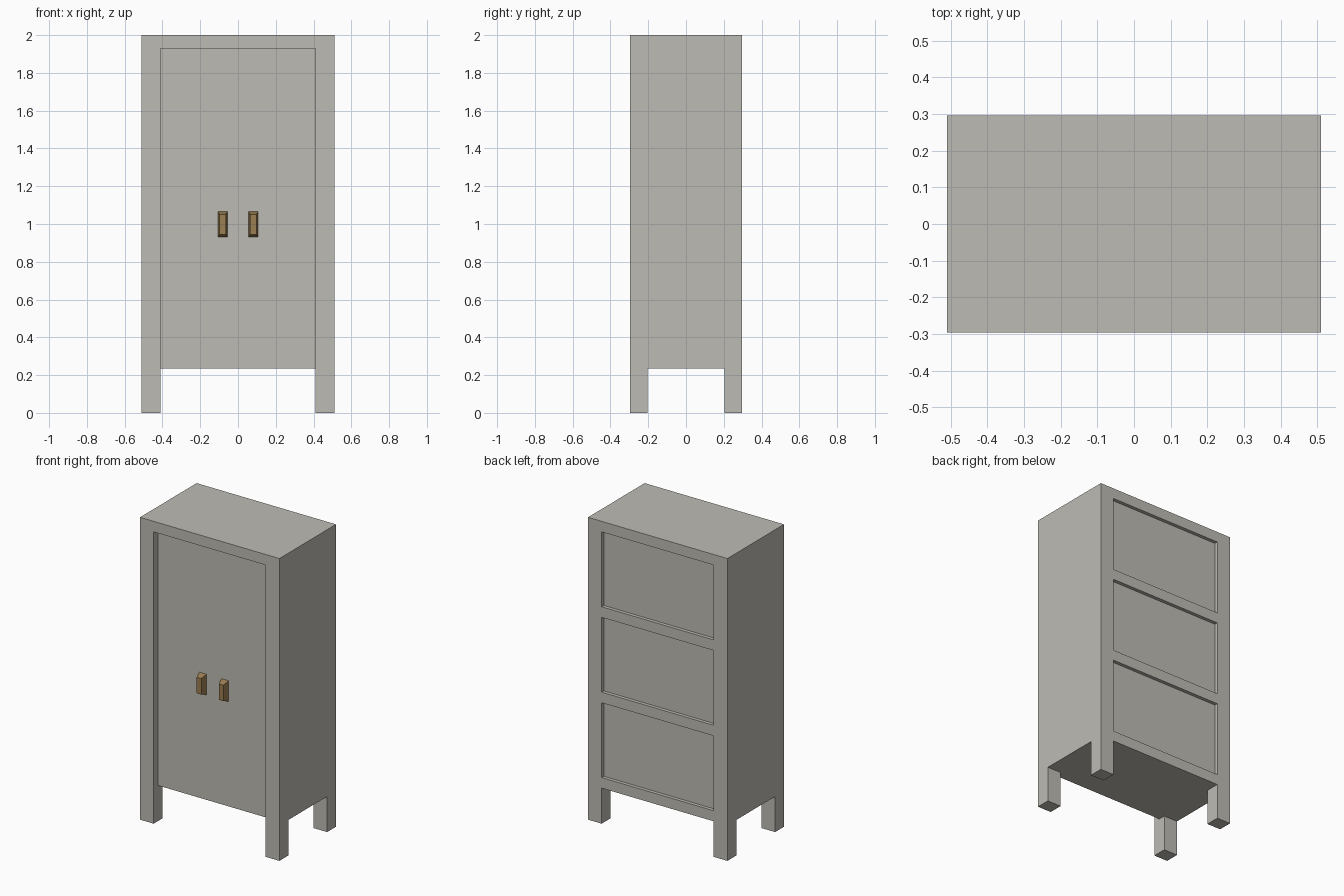
import bpy, bmesh

if "Cube" in bpy.data.objects:
    bpy.data.objects.remove(bpy.data.objects["Cube"])

W, D, H = 0.51, 0.296, 2.0        # half width, half depth, height
LEG_X, LEG_Y, LEG_Z = 0.41, 0.203, 0.235
DOOR_Y = -0.25                    # recessed door plane
RAIL = 0.07


def material(name, rgb):
    m = bpy.data.materials.new(name)
    m.diffuse_color = (*rgb, 1)
    m.use_nodes = True
    m.node_tree.nodes["Principled BSDF"].inputs["Base Color"].default_value = m.diffuse_color
    return m


grey = material("warm grey paint", (0.515, 0.50, 0.456))
brass = material("aged brass", (0.33, 0.21, 0.085))


def box(name, x, y, z, mat=None):
    """Box between the (min, max) pairs on each axis."""
    bm = bmesh.new()
    bmesh.ops.create_cube(bm, size=1)
    for v in bm.verts:
        v.co = [r[1] if c > 0 else r[0] for c, r in zip(v.co, (x, y, z))]
    me = bpy.data.meshes.new(name)
    bm.to_mesh(me)
    bm.free()
    ob = bpy.data.objects.new(name, me)
    bpy.context.collection.objects.link(ob)
    if mat:
        me.materials.append(mat)
    return ob


def cut(target, x, y, z):
    """Subtract a box from the target and discard the cutter."""
    cutter = box("cutter", x, y, z)
    cutter.hide_render = True
    mod = target.modifiers.new("cut", 'BOOLEAN')
    mod.operation, mod.solver, mod.object = 'DIFFERENCE', 'EXACT', cutter
    bpy.context.view_layer.objects.active = target
    bpy.ops.object.modifier_apply(modifier=mod.name)
    bpy.data.objects.remove(cutter)


# Cabinet body with four legs left between two crossing cuts
body = box("cabinet_body", (-W, W), (-D, D), (0, H), grey)
cut(body, (-LEG_X, LEG_X), (-1, 1), (-1, LEG_Z))
cut(body, (-1, 1), (-LEG_Y, LEG_Y), (-1, LEG_Z))

# Door recess, open at the bottom
cut(body, (-LEG_X, LEG_X), (-1, DOOR_Y), (-1, H - RAIL))

# Three sunk back panels between rails
panel = (H - LEG_Z - 4 * RAIL) / 3
for i in range(3):
    z0 = LEG_Z + RAIL + i * (panel + RAIL)
    cut(body, (-LEG_X, LEG_X), (D - 0.023, 1), (z0, z0 + panel))

# Tapered door handles
for side, name in ((-1, "left_handle"), (1, "right_handle")):
    cx, cz = side * 0.081, 0.998
    handle = box(name, (cx - 0.026, cx + 0.026), (-0.292, DOOR_Y),
                 (cz - 0.068, cz + 0.068), brass)
    for v in handle.data.vertices:
        if v.co.y < -0.27:
            v.co.x = cx + (v.co.x - cx) * 0.64
            v.co.z = cz + (v.co.z - cz) * 0.78
